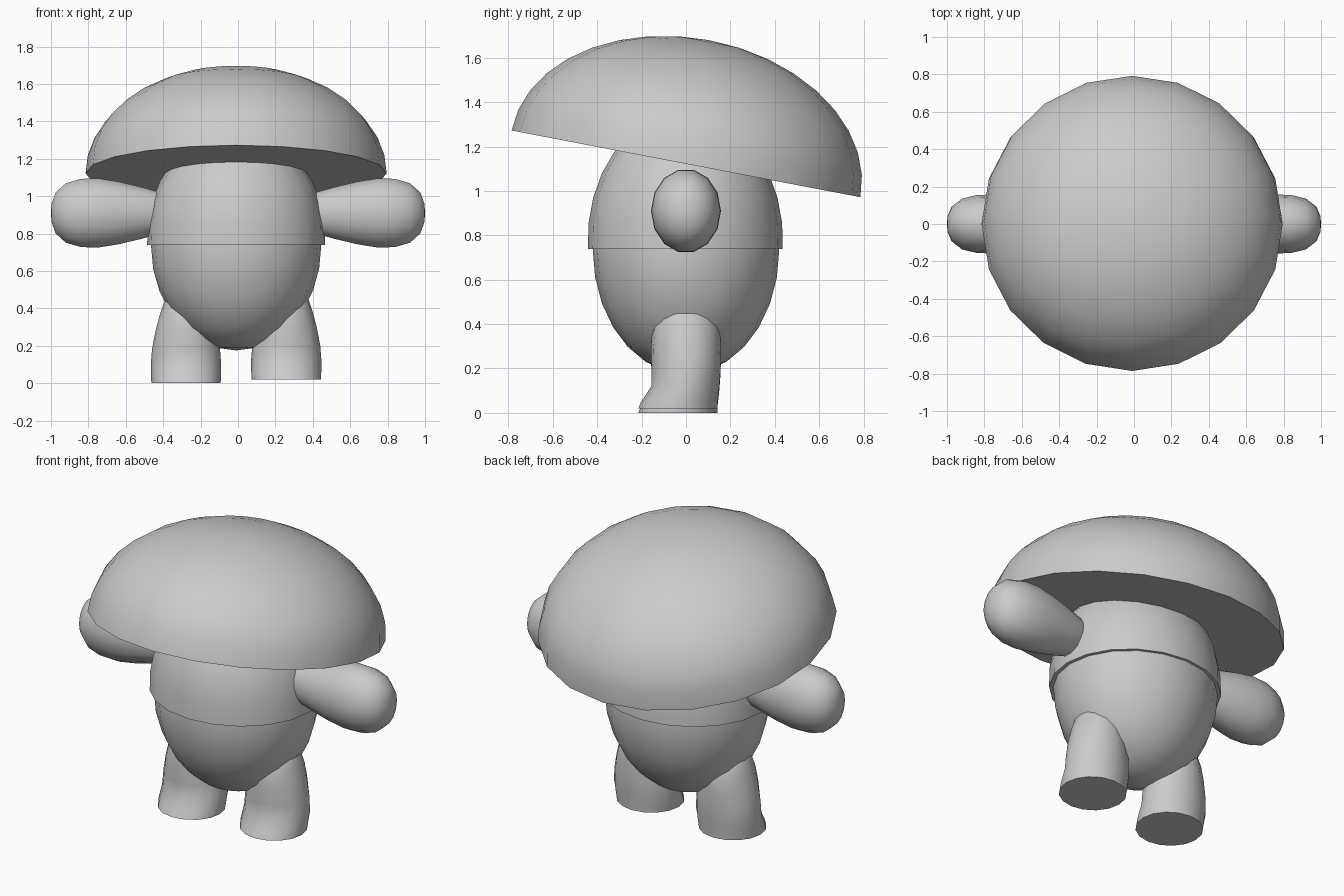
import bpy, bmesh
from math import sin, cos, pi, radians, atan2
from mathutils import Matrix

if "Cube" in bpy.data.objects:
    bpy.data.objects.remove(bpy.data.objects["Cube"])

CX = -0.01  # the figure sits slightly off centre


def loft(name, rings, sides, matrix, angle=60):
    """Skin elliptical rings (t, centre_u, centre_v, radius_u, radius_v) along local z."""
    bm = bmesh.new()
    loops = []
    for t, cu, cv, ru, rv in rings:
        loops.append([bm.verts.new((cu + ru * sin(2 * pi * i / sides),
                                    cv - rv * cos(2 * pi * i / sides), t))
                      for i in range(sides)])
    for a, b in zip(loops, loops[1:]):
        for i in range(sides):
            j = (i + 1) % sides
            bm.faces.new((a[i], a[j], b[j], b[i]))
    for ring, loop in ((rings[0], loops[0]), (rings[-1], loops[-1])):
        if ring[3] > 0:
            bm.faces.new(loop)
    bmesh.ops.remove_doubles(bm, verts=bm.verts, dist=1e-4)
    bm.transform(matrix)
    bmesh.ops.recalc_face_normals(bm, faces=bm.faces)
    me = bpy.data.meshes.new(name)
    bm.to_mesh(me)
    bm.free()
    ob = bpy.data.objects.new(name, me)
    bpy.context.collection.objects.link(ob)
    bpy.ops.object.select_all(action='DESELECT')
    ob.select_set(True)
    bpy.context.view_layer.objects.active = ob
    bpy.ops.object.shade_smooth_by_angle(angle=radians(angle))
    return ob


def ellipsoid_rings(rx, ry, rz, start, steps):
    """Rings from a start latitude (degrees) up to the top pole."""
    out = []
    for k in range(steps + 1):
        a = radians(start + (90 - start) * k / steps)
        r = cos(a) if k < steps else 0
        if start == -90 and k == 0:
            r = 0
        out.append((rz * sin(a), 0, 0, rx * r, ry * r))
    return out


# Mushroom cap: flat-bottomed dome, tipped back
tilt = atan2(0.30, 1.57)
loft("cap", ellipsoid_rings(0.805, 0.80, 0.567, 0, 9), 20,
     Matrix.Translation((CX, 0, 1.122)) @ Matrix.Rotation(-tilt, 4, 'X'))

# Body: egg-shaped lower half, and a slightly wider upper shell with a stepped hem
loft("lower_body", ellipsoid_rings(0.455, 0.42, 0.56, -90, 14), 20,
     Matrix.Translation((CX, 0, 0.735)))
loft("upper_body", ellipsoid_rings(0.477, 0.44, 0.58, -4, 8), 20,
     Matrix.Translation((CX, -0.003, 0.778)))

# Arms: bulbs growing towards the hand
arm = [(0.30, 0.07), (0.36, 0.09), (0.43, 0.117), (0.52, 0.143), (0.64, 0.172),
       (0.75, 0.19), (0.84, 0.187), (0.92, 0.163), (0.975, 0.112), (0.997, 0.05), (1.0, 0)]
arm_rings = [(x, 0, 0, r, r * 0.83) for x, r in arm]
for side, s in (("left", -1), ("right", 1)):
    loft(side + "_arm", arm_rings, 14,
         Matrix.Translation((0, 0, 0.91)) @ Matrix.Rotation(s * pi / 2, 4, 'Y'))

# Legs: tapered stumps with a toe flare at the front
leg = [(0.0, 0, -0.037, 0.185, 0.178), (0.03, 0, -0.03, 0.187, 0.172),
       (0.10, 0, -0.003, 0.188, 0.153), (0.18, 0, 0, 0.182, 0.156),
       (0.28, 0, 0, 0.163, 0.158), (0.36, 0, 0, 0.142, 0.152),
       (0.43, 0, 0, 0.118, 0.13), (0.48, 0, 0, 0.09, 0.09), (0.50, 0, 0, 0, 0)]
for side, s, lift in (("left", -1, 0.0), ("right", 1, 0.02)):
    loft(side + "_leg", leg, 16, Matrix.Translation((CX + s * 0.268, 0, lift)))
